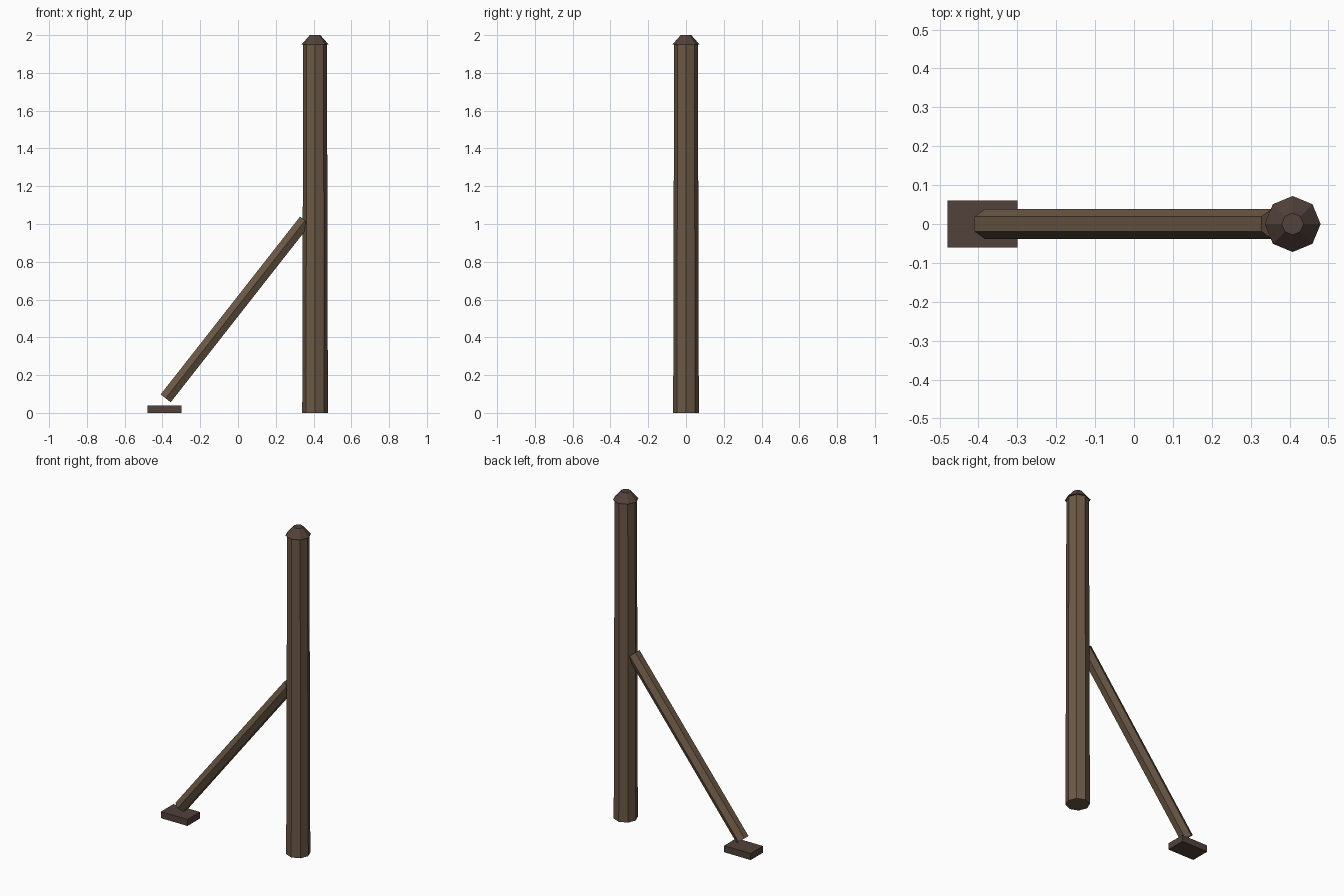
import bpy
from math import pi
from mathutils import Vector, Matrix

cube = bpy.data.objects.get("Cube")
if cube:
    bpy.data.objects.remove(cube, do_unlink=True)


def make_material(name, rgb):
    mat = bpy.data.materials.new(name)
    mat.use_nodes = True
    mat.diffuse_color = (*rgb, 1)
    mat.node_tree.nodes["Principled BSDF"].inputs["Base Color"].default_value = (*rgb, 1)
    return mat


wood = make_material("brown wood", (0.147, 0.098, 0.060))
dark_wood = make_material("dark wood", (0.085, 0.054, 0.043))


def beam(name, start, end, r_start, r_end, sides, mat):
    """Flat-sided tapered beam between two points, corners on the y axis."""
    start, end = Vector(start), Vector(end)
    axis = end - start
    bpy.ops.mesh.primitive_cone_add(vertices=sides, radius1=r_start, radius2=r_end,
                                    depth=axis.length)
    obj = bpy.context.object
    obj.name = name
    # Tilt about y only, so the corners stay aligned with the y axis
    tilt = Matrix.Rotation(Vector((0, 0, 1)).angle(axis), 4, 'Y')
    obj.matrix_world = Matrix.Translation((start + end) / 2) @ tilt
    obj.data.materials.append(mat)
    return obj


POLE_X = 0.408

# Upright post with its bevelled cap
beam("post", (POLE_X, 0, 0), (POLE_X, 0, 1.955), 0.068, 0.063, 8, wood)
beam("post_cap", (POLE_X, 0, 1.95), (POLE_X, 0, 2), 0.072, 0.028, 8, dark_wood)

# Diagonal brace leaning against the post
beam("brace", (-0.383, 0, 0.077), (0.355, 0, 1.018), 0.039, 0.039, 6, wood)

# Ground block under the brace
bpy.ops.mesh.primitive_cube_add(size=1, location=(-0.39, 0, 0.02))
foot = bpy.context.object
foot.name = "foot_block"
foot.scale = (0.18, 0.12, 0.04)
foot.data.materials.append(dark_wood)
